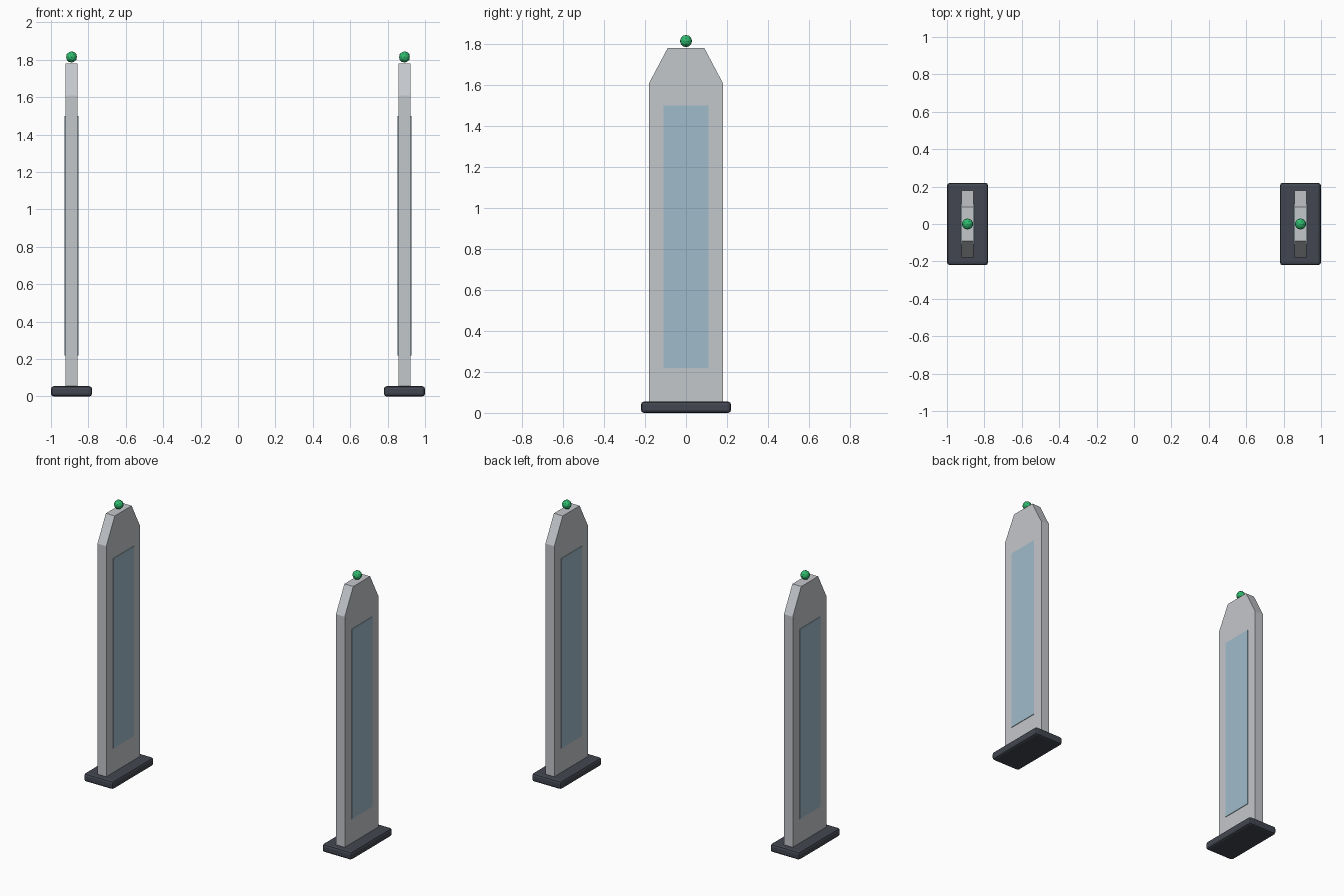
import bpy, bmesh

if "Cube" in bpy.data.objects:
    bpy.data.objects.remove(bpy.data.objects["Cube"])


def material(name, rgb):
    m = bpy.data.materials.new(name)
    m.use_nodes = True
    m.diffuse_color = (*rgb, 1)
    m.node_tree.nodes["Principled BSDF"].inputs["Base Color"].default_value = (*rgb, 1)
    return m


GREY = material("light grey", (0.55, 0.57, 0.60))
DARK = material("charcoal", (0.055, 0.062, 0.08))
BLUE = material("pale blue glass", (0.35, 0.50, 0.59))
GREEN = material("signal green", (0.03, 0.50, 0.16))


def finish(name, bm, mat, loc):
    bmesh.ops.recalc_face_normals(bm, faces=bm.faces)
    me = bpy.data.meshes.new(name)
    bm.to_mesh(me)
    bm.free()
    me.materials.append(mat)
    ob = bpy.data.objects.new(name, me)
    ob.location = loc
    bpy.context.collection.objects.link(ob)
    return ob


def box(name, size, mat, loc):
    bm = bmesh.new()
    bmesh.ops.create_cube(bm, size=1)
    bmesh.ops.scale(bm, vec=size, verts=bm.verts)
    return finish(name, bm, mat, loc)


def pillar(name, width, mat, loc):
    # Side profile with chamfered shoulders, extruded across x
    half = [(0.18, 0.05), (0.18, 1.61), (0.09, 1.78)]
    profile = half + [(-y, z) for y, z in reversed(half)]
    bm = bmesh.new()
    face = bm.faces.new([bm.verts.new((-width / 2, y, z)) for y, z in profile])
    new = bmesh.ops.extrude_face_region(bm, geom=[face])["geom"]
    bmesh.ops.translate(bm, vec=(width, 0, 0),
                        verts=[v for v in new if isinstance(v, bmesh.types.BMVert)])
    return finish(name, bm, mat, loc)


for side, x in (("right", -0.89), ("left", 0.89)):
    # Bevelled foot plate
    foot = box(side + "_base", (0.22, 0.44, 0.055), DARK, (x, 0, 0.0275))
    bevel = foot.modifiers.new("bevel", "BEVEL")
    bevel.width = 0.015
    bevel.segments = 2

    # Upright and its side panels
    pillar(side + "_pillar", 0.066, GREY, (x, 0, 0))
    for face, s in (("outer", -1), ("inner", 1)):
        box(f"{side}_{face}_panel", (0.006, 0.22, 1.28), BLUE, (x + s * 0.034, 0, 0.86))

    # Signal lamp
    bm = bmesh.new()
    bmesh.ops.create_icosphere(bm, subdivisions=2, radius=0.03)
    finish(side + "_lamp", bm, GREEN, (x, 0, 1.815))
